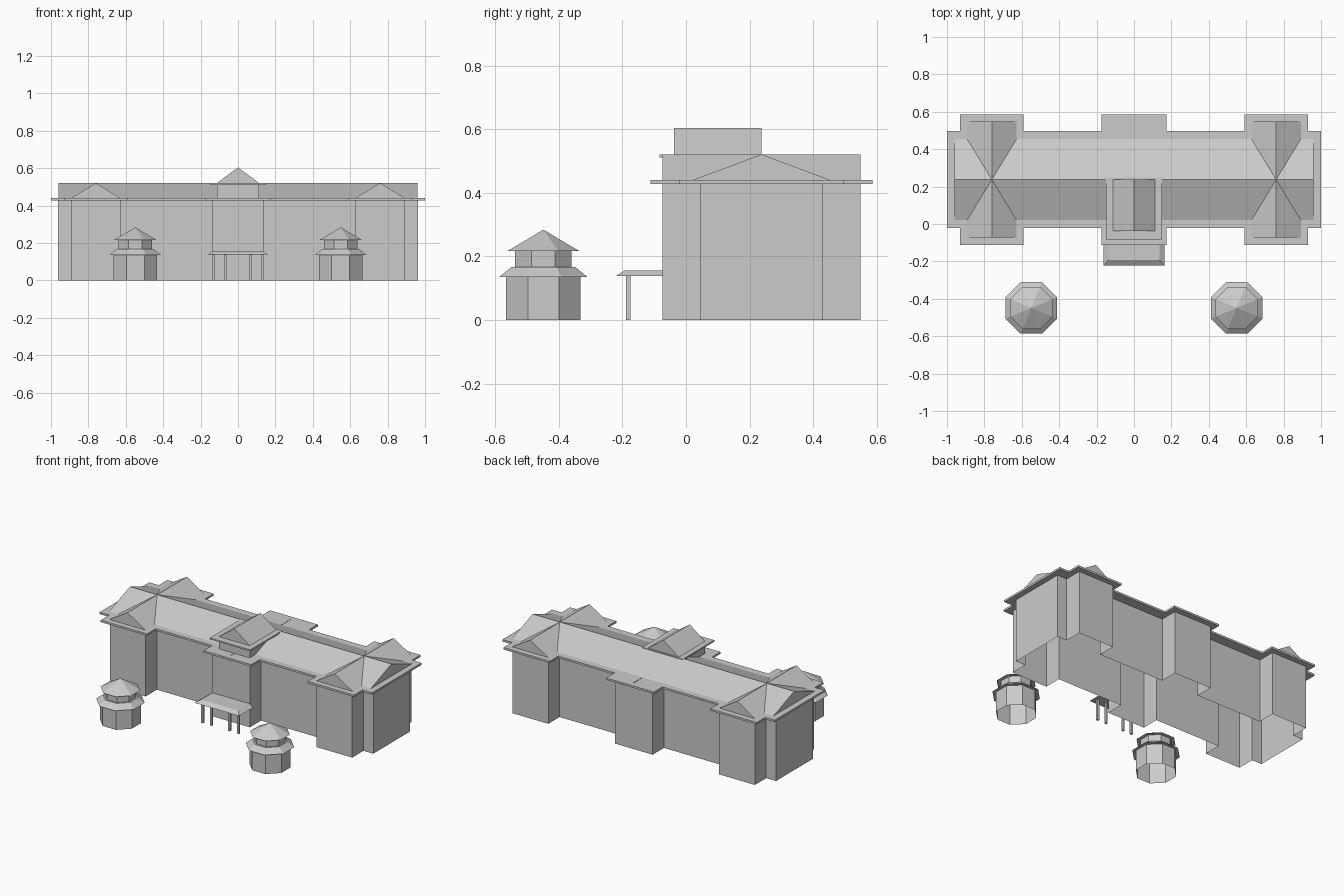
import bpy, math

if "Cube" in bpy.data.objects:
    bpy.data.objects.remove(bpy.data.objects["Cube"])

CY = 0.2375     # centre line of the main building
EAVE, TOP, RIDGE = 0.427, 0.44, 0.521


def make(name, verts, faces):
    me = bpy.data.meshes.new(name)
    me.from_pydata(verts, [], faces)
    me.update()
    ob = bpy.data.objects.new(name, me)
    bpy.context.collection.objects.link(ob)
    return ob


def loft(name, rings, bottom=True, top=True):
    # joins rings of (x, y, z) points, listed from bottom to top
    n = len(rings[0])
    verts = [p for r in rings for p in r]
    faces = [(k * n + i, k * n + (i + 1) % n, (k + 1) * n + (i + 1) % n, (k + 1) * n + i)
             for k in range(len(rings) - 1) for i in range(n)]
    if bottom:
        faces.append(tuple(range(n))[::-1])
    if top:
        faces.append(tuple(range(len(verts) - n, len(verts))))
    return make(name, verts, faces)


def box(name, x0, x1, y0, y1, z0, z1):
    return loft(name, [[(x0, y0, z), (x1, y0, z), (x1, y1, z), (x0, y1, z)] for z in (z0, z1)])


def plan(z, xc, xa, xb, xe, f, m):
    # building footprint: one quarter, mirrored in y and then in x
    q = [(xc, -f), (xc, -m), (xa, -m), (xa, -f), (xb, -f), (xb, -m), (xe, -m)]
    half = q + [(x, -y) for x, y in reversed(q)]
    full = half + [(-x, -y) for x, y in half]
    return [(x, y + CY, z) for x, y in full]


def octagon(cx, cy, apothem, z):
    r = apothem / math.cos(math.pi / 8)
    return [(cx + r * math.cos(math.pi / 8 + i * math.pi / 4),
             cy + r * math.sin(math.pi / 8 + i * math.pi / 4), z) for i in range(8)]


# main walls, open underneath, and the overhanging eaves around them
WALL = (0.139, 0.627, 0.89, 0.962, 0.311, 0.193)
SLAB = (0.175, 0.59, 0.93, 1.0, 0.349, 0.26)
loft("building_walls", [plan(0, *WALL), plan(EAVE, *WALL)], False, False)
loft("eaves_slab", [plan(EAVE, *WALL), plan(EAVE, *SLAB), plan(TOP, *SLAB),
                    plan(TOP, 0.001, 0.628, 0.892, 0.96, 0.311, 0.217)], False, False)

# crossing gable roofs, mitred along the valleys
WX, WH, WD, MH, ME = 0.76, 0.132, 0.311, 0.217, 0.96
verts, faces = [], []


def panel(points, flip):
    n = len(verts)
    verts.extend(points)
    idx = tuple(range(n, n + len(points)))
    faces.append(idx[::-1] if flip else idx)


for s in (-1, 1):          # front and back
    ye, yw = CY + s * MH, CY + s * WD
    a, b = WX - WH, WX + WH
    panel([(-a, ye, TOP), (a, ye, TOP), (WX, CY, RIDGE), (-WX, CY, RIDGE)], s > 0)
    for t in (-1, 1):      # left and right
        f = s * t > 0
        panel([(t * b, ye, TOP), (t * ME, ye, TOP), (t * ME, CY, RIDGE), (t * WX, CY, RIDGE)], f)
        panel([(t * a, yw, TOP), (t * WX, yw, RIDGE), (t * WX, CY, RIDGE), (t * a, ye, TOP)], f)
        panel([(t * WX, yw, RIDGE), (t * b, yw, TOP), (t * b, ye, TOP), (t * WX, CY, RIDGE)], f)
        panel([(t * a, yw, TOP), (t * b, yw, TOP), (t * WX, yw, RIDGE)], f)
for t in (-1, 1):
    panel([(t * ME, CY - MH, TOP), (t * ME, CY + MH, TOP), (t * ME, CY, RIDGE)], t < 0)
make("main_roof", verts, faces)

# raised central storey growing out of the front roof slope
HW, YF = 0.113, -0.038
side = [(YF, TOP), (YF, 0.511), (CY - 0.027, 0.511), (CY - MH, TOP)]
loft("upper_storey_walls", [[(x, y, z) for y, z in side[::-1]] for x in (-HW, HW)])
box("upper_storey_eaves", -0.149, 0.149, -0.084, 0.248, 0.511, RIDGE)
make("upper_storey_roof",
     [(-HW, YF, RIDGE), (HW, YF, RIDGE), (HW, CY, RIDGE), (-HW, CY, RIDGE),
      (0, YF, 0.604), (0, CY, 0.604)],
     [(1, 2, 5, 4), (3, 0, 4, 5), (0, 1, 4), (2, 3, 5)])

# entrance porch
yw = -0.0735
loft("porch_roof", [
    [(-0.163, -0.221, 0.138), (0.163, -0.221, 0.138), (0.163, yw, 0.138), (-0.163, yw, 0.138)],
    [(-0.137, -0.193, 0.156), (0.137, -0.193, 0.156), (0.137, yw, 0.156), (-0.137, yw, 0.156)]])
for x in (-0.132, -0.067, 0.067, 0.132):
    box("porch_post", x - 0.007, x + 0.007, -0.189, -0.175, 0, 0.138)

# octagonal two-tier pavilions
for s, side in ((-1, "left"), (1, "right")):
    cx, cy = s * 0.549, -0.4485
    ring = lambda a, z: octagon(cx, cy, a, z)
    loft(side + "_pavilion_walls", [ring(0.117, 0), ring(0.117, 0.136)], False, False)
    loft(side + "_pavilion_lower_roof", [ring(0.138, 0.136), ring(0.1, 0.167)])
    loft(side + "_pavilion_drum", [ring(0.089, 0.167), ring(0.089, 0.217)], False, False)
    base = ring(0.113, 0.217)
    make(side + "_pavilion_upper_roof", base + [(cx, cy, 0.284)],
         [(i, (i + 1) % 8, 8) for i in range(8)] + [tuple(range(8))[::-1]])
